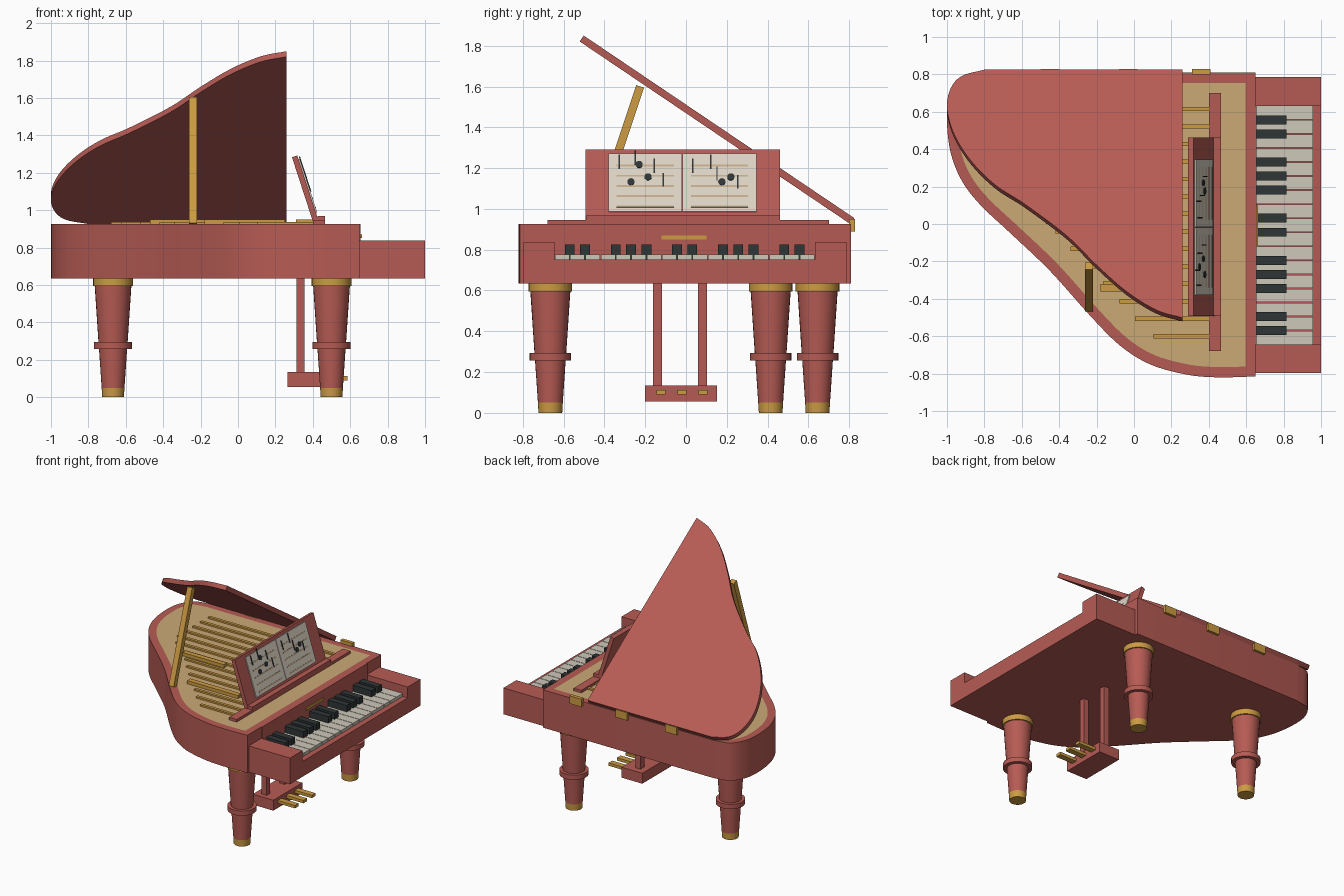
import bpy, bmesh, math
from mathutils import Matrix, Vector

if "Cube" in bpy.data.objects:
    bpy.data.objects.remove(bpy.data.objects["Cube"], do_unlink=True)


def material(name, rgb):
    m = bpy.data.materials.new(name)
    m.use_nodes = True
    m.diffuse_color = (*rgb, 1)
    m.node_tree.nodes["Principled BSDF"].inputs["Base Color"].default_value = (*rgb, 1)
    return m


red = material("red wood", (.47, .105, .088))
gold = material("gold", (.61, .33, .055))
tan = material("soundboard tan", (.6, .4, .18))
ivory = material("ivory", (.62, .58, .49))
paper = material("paper", (.72, .66, .56))
staff = material("staff brown", (.56, .42, .26))
black = material("black", (.028, .035, .036))


def finish(name, bm, mats, matrix=None, smooth=False):
    """Turn a bmesh into an object with the given materials."""
    bmesh.ops.recalc_face_normals(bm, faces=bm.faces)
    mesh = bpy.data.meshes.new(name)
    bm.to_mesh(mesh)
    bm.free()
    if matrix:
        mesh.transform(matrix)
    for m in mats:
        mesh.materials.append(m)
    ob = bpy.data.objects.new(name, mesh)
    bpy.context.collection.objects.link(ob)
    if smooth:
        bpy.ops.object.select_all(action='DESELECT')
        bpy.context.view_layer.objects.active = ob
        ob.select_set(True)
        bpy.ops.object.shade_smooth_by_angle(angle=math.radians(35))


def boxes(name, spans, mat, matrix=None):
    """One object made of boxes, each given as x, y and z ranges."""
    bm = bmesh.new()
    for span in spans:
        mid = Vector([(a + b) / 2 for a, b in span])
        size = Vector([b - a for a, b in span])
        bmesh.ops.create_cube(bm, size=1, matrix=Matrix.Translation(mid) @ Matrix.Diagonal(size).to_4x4())
    finish(name, bm, [mat], matrix)


def around(c, w):
    return (c - w / 2, c + w / 2)


def spline(points, steps=5):
    """Smooth path through the points."""
    p = [Vector(q) for q in points]
    p = [p[0] * 2 - p[1]] + p + [p[-1] * 2 - p[-2]]
    out = []
    for a, b, c, d in zip(p, p[1:], p[2:], p[3:]):
        for i in range(steps):
            t = i / steps
            out.append((b * 2 + (c - a) * t + (a * 2 - b * 5 + c * 4 - d) * t**2
                        + (b * 3 - a - c * 3 + d) * t**3) / 2)
    return out + [p[-2]]


def slab(outline, low, high):
    """Extruded outline; returns the bmesh and its top face."""
    bm = bmesh.new()
    face = bm.faces.new([bm.verts.new((x, y, low)) for x, y in outline])
    ext = bmesh.ops.extrude_face_region(bm, geom=[face])["geom"]
    bmesh.ops.translate(bm, vec=(0, 0, high - low), verts=[v for v in ext if isinstance(v, bmesh.types.BMVert)])
    bmesh.ops.recalc_face_normals(bm, faces=bm.faces)
    return bm, next(f for f in ext if isinstance(f, bmesh.types.BMFace))


# Body with an inset soundboard
FLOOR, TOP = .635, .925
side = spline([(.65, -.815), (.45, -.82), (.28, -.805), (.085, -.75), (-.075, -.65), (-.235, -.49),
               (-.45, -.25), (-.66, -.05), (-.82, .1), (-.92, .23), (-.98, .38), (-1, .55),
               (-.985, .68), (-.92, .78), (-.8, .81)])
bm, top = slab(side + [Vector((.65, .81))], FLOOR, TOP)
bmesh.ops.inset_individual(bm, faces=[top], thickness=.055, use_even_offset=True)
top.material_index = 1
finish("body", bm, [red, tan], smooth=True)

# Strings, ending short of the curved rim
strings = []
for i in range(14):
    y = -.6 + i * .0935
    rim_x = min(side, key=lambda p: abs(p.y - y)).x
    strings.append(((max(rim_x + .24, -.68), .4), around(y, .022), (TOP, TOP + .012)))
boxes("strings", strings, gold)
boxes("bridges", [((-.47, -.12), around(.02, .04), (TOP, .95)),
                  ((-.18, .25), around(-.34, .04), (TOP, .95))], gold)

# Raised lid
lid_edge = spline([(.26, -1.6), (.12, -1.55), (-.04, -1.43), (-.2, -1.26), (-.36, -1.07), (-.58, -.87),
                   (-.74, -.745), (-.87, -.59), (-.96, -.42), (-1, -.25), (-.98, -.12), (-.92, -.04), (-.8, 0)])
tilt = Matrix.Translation((0, .825, .955)) @ Matrix.Rotation(math.radians(-34), 4, 'X')
bm, _ = slab(lid_edge + [Vector((.26, 0))], -.035, 0)
finish("lid", bm, [red], tilt, smooth=True)
boxes("lid_hinges", [(around(x, .1), (.8, .828), (.89, .95)) for x in (.36, -.03, -.45)], gold)

# Lid prop
foot, head = Vector((-.24, -.45, TOP)), Vector((-.24, -.225, 1.6))
lean = Matrix.Translation(foot) @ Matrix.Rotation(-math.atan2(head.y - foot.y, head.z - foot.z), 4, 'X')
boxes("lid_prop", [(around(0, .042), around(0, .04), (0, (head - foot).length))], gold, lean)

# Keyboard
LEFT, RIGHT, BED = -.645, .632, .753
boxes("keybed", [((.65, 1), (LEFT, RIGHT), (FLOOR, BED))], red)
boxes("key_arms", [((.65, 1), (-.797, LEFT), (FLOOR, .837)), ((.65, 1), (RIGHT, .787), (FLOOR, .837))], red)
pitch = (RIGHT - LEFT) / 17
boxes("white_keys", [((.652, .957), around(LEFT + (i + .5) * pitch, pitch - .004), (BED, .777))
                     for i in range(17)], ivory)
boxes("black_keys", [((.652, .815), around(LEFT + i * pitch, .048), (BED, .826))
                     for i in range(1, 17) if i % 7 not in (0, 3)], black)
boxes("fallboard", [((.64, .656), (LEFT, RIGHT), (BED, TOP))], red)
boxes("name_plate", [((.654, .662), (-.12, .1), (.85, .87))], gold)

# Music stand
boxes("stand_rail", [((.4, .465), (-.68, .7), (TOP, .945))], red)
boxes("stand_ledge", [((.425, .465), (-.49, .462), (TOP, .968))], red)
BASE = .945
desk = Matrix.Translation((.43, 0, BASE)) @ Matrix.Rotation(math.radians(-18), 4, 'Y')


def up(z):
    """Distance along the sloping stand that reaches height z."""
    return (z - BASE) / math.cos(math.radians(18))


boxes("stand_panel", [((-.03, 0), (-.492, .462), (0, up(1.292)))], red, desk)
pages = [(-.38, -.02), (-.016, .345)]
boxes("pages", [((0, .007), p, (up(.985), up(1.27))) for p in pages], paper, desk)
boxes("staff_lines", [((.006, .009), (a + .04, b - .04), around(up(1.01 + i * .05), .009))
                      for a, b in pages for i in range(5)], staff, desk)
stems = [(-.328, 1.23), (-.248, 1.25), (-.156, 1.21), (-.112, 1.14),
         (.034, 1.21), (.122, 1.23), (.152, 1.17), (.254, 1.13)]
boxes("note_stems", [((.006, .012), around(y, .007), around(up(z), .07)) for y, z in stems], black, desk)
bm = bmesh.new()
for y, z in [(-.27, 1.13), (-.23, 1.215), (-.186, 1.154), (.176, 1.13), (.22, 1.154)]:
    bmesh.ops.create_cone(bm, cap_ends=True, segments=12, radius1=.018, radius2=.018, depth=.006,
                          matrix=Matrix.Translation((.009, y, up(z))) @ Matrix.Rotation(math.pi / 2, 4, 'Y'))
finish("note_heads", bm, [black], desk)

# Legs, turned from a profile of (radius, height)
profile = [(0, 0), (.058, 0), (.061, .05), (.075, .257), (.102, .257), (.102, .294),
           (.078, .294), (.098, .594), (.107, .594), (.107, FLOOR), (0, FLOOR)]


def leg(name, x, y):
    bm = bmesh.new()
    verts = [bm.verts.new((r, 0, z)) for r, z in profile]
    edges = [bm.edges.new(e) for e in zip(verts, verts[1:])]
    bmesh.ops.spin(bm, geom=verts + edges, axis=(0, 0, 1), cent=(0, 0, 0), angle=math.tau, steps=28)
    bmesh.ops.remove_doubles(bm, verts=bm.verts, dist=.0005)
    for f in bm.faces:
        z = f.calc_center_median().z
        f.material_index = int(z < .05 or z > .59)
    finish(name, bm, [red, gold], Matrix.Translation((x, y, 0)), smooth=True)


leg("front_leg_right", .5, -.665)
leg("front_leg_left", .5, .645)
leg("tail_leg", -.668, .415)

# Pedals
boxes("pedal_posts", [(around(.335, .042), around(y, .044), (.13, FLOOR)) for y in (-.14, .08)], red)
boxes("pedal_box", [((.265, .44), (-.2, .152), (.055, .135))], red)
boxes("pedals", [((.42, .585), around(y, .044), (.09, .112)) for y in (-.122, -.02, .083)], gold)
